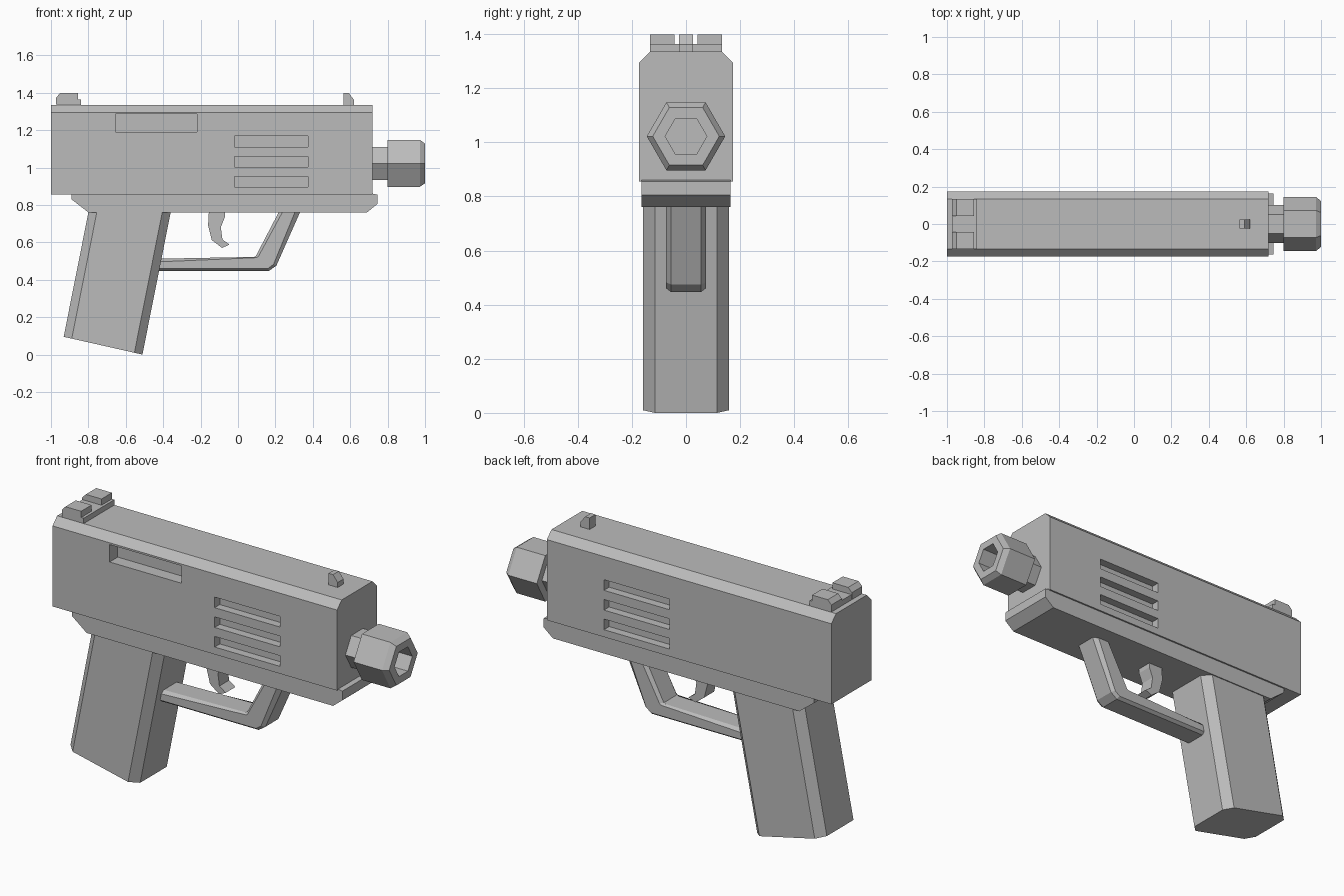
import bpy, bmesh, math
from mathutils import Vector

if "Cube" in bpy.data.objects:
    bpy.data.objects.remove(bpy.data.objects["Cube"])

metal = bpy.data.materials.new("grey metal")
metal.diffuse_color = (0.5, 0.5, 0.5, 1)
metal.use_nodes = True
metal.node_tree.nodes["Principled BSDF"].inputs["Base Color"].default_value = metal.diffuse_color


def loft(name, rings, caps=True, closed=False):
    """Skin a list of equal-length point rings."""
    bm = bmesh.new()
    vs = [[bm.verts.new(p) for p in r] for r in rings]
    n = len(vs[0])
    pairs = list(zip(vs, vs[1:])) + ([(vs[-1], vs[0])] if closed else [])
    for a, b in pairs:
        for i in range(n):
            j = (i + 1) % n
            bm.faces.new((a[i], a[j], b[j], b[i]))
    if caps:
        bm.faces.new(vs[0])
        bm.faces.new(vs[-1])
    bmesh.ops.recalc_face_normals(bm, faces=bm.faces)
    me = bpy.data.meshes.new(name)
    bm.to_mesh(me)
    bm.free()
    me.materials.append(metal)
    ob = bpy.data.objects.new(name, me)
    bpy.context.collection.objects.link(ob)
    return ob


def side_prism(name, pts, y0, y1):
    """Extrude an x-z profile across y."""
    return loft(name, [[(x, y, z) for x, z in pts] for y in (y0, y1)])


def box(name, x0, x1, y0, y1, z0, z1):
    return side_prism(name, [(x0, z0), (x1, z0), (x1, z1), (x0, z1)], y0, y1)


# Upper receiver with chamfered top edges
W = 0.173
section = [(-W, 0.855), (W, 0.855), (W, 1.295), (0.133, 1.335), (-0.133, 1.335), (-W, 1.295)]
receiver = loft("receiver", [[(x, y, z) for y, z in section] for x in (-1, 0.72)])

# Recessed vents on both sides, port on one side
cutters = [box("port_cutter", -0.655, -0.22, -0.3, -W + 0.07, 1.19, 1.285)]
for z in (0.895, 1.002, 1.11):
    for s in (-1, 1):
        y0, y1 = sorted((s * 0.3, s * (W - 0.045)))
        cutters.append(box("vent_cutter", -0.02, 0.375, y0, y1, z, z + 0.058))
for c in cutters:
    c.hide_render = True
    c.hide_viewport = True
    m = receiver.modifiers.new("recess", 'BOOLEAN')
    m.operation = 'DIFFERENCE'
    m.solver = 'EXACT'
    m.object = c

# Lower frame
side_prism("lower_frame", [(-0.89, 0.86), (-0.89, 0.83), (-0.80, 0.76), (0.69, 0.76),
                           (0.745, 0.805), (0.745, 0.855), (0.72, 0.86)], -0.164, 0.164)

# Slanted grip with chamfered corners and a square-cut foot
half = [(-0.80, 0.115), (-0.755, 0.158), (-0.405, 0.158), (-0.36, 0.115)]
plan = half + [(x, -y) for x, y in reversed(half)]
top, foot = [], []
for x, y in plan:
    top.append((x + 0.004, y, 0.78))
    z = 0.10 - 0.095 * (x + 0.80) / 0.44
    z = z if z > 0 else 0
    foot.append((x - 0.2 * (0.76 - z), y, z - 0.005))
loft("grip", [top, foot])

# Trigger guard: stations of (inner, inner side, outer side, outer) points
stations = [
    ((-0.44, 0.512), (-0.44, 0.495), (-0.44, 0.460), (-0.44, 0.447)),
    ((0.085, 0.522), (0.10, 0.518), (0.160, 0.460), (0.165, 0.447)),
    ((0.095, 0.526), (0.11, 0.526), (0.190, 0.482), (0.205, 0.475)),
    ((0.225, 0.775), (0.245, 0.775), (0.310, 0.775), (0.338, 0.775)),
]
widths = (0.056, 0.073, 0.073, 0.056)
rings = []
for st in stations:
    near = [(x, -w, z) for (x, z), w in zip(st, widths)]
    rings.append(near + [(x, -y, z) for x, y, z in reversed(near)])
loft("trigger_guard", rings)

# Curved trigger
side_prism("trigger", [(-0.155, 0.78), (-0.16, 0.69), (-0.14, 0.612), (-0.085, 0.57), (-0.045, 0.588),
                       (-0.083, 0.615), (-0.092, 0.68), (-0.07, 0.735), (-0.07, 0.78)], -0.042, 0.042)


def hexagon(x, r):
    return [(x, r * math.cos(i * math.pi / 3), 1.022 + r * math.sin(i * math.pi / 3)) for i in range(6)]


# Barrel and hollow hexagonal muzzle nut
loft("barrel", [hexagon(0.70, 0.101), hexagon(0.81, 0.101)])
loft("muzzle_nut", [hexagon(0.80, 0.145), hexagon(0.972, 0.145), hexagon(1.0, 0.123),
                    hexagon(1.0, 0.077), hexagon(0.86, 0.077)])

# Rear sight: base with two posts
box("rear_sight_base", -0.97, -0.84, -0.133, 0.133, 1.33, 1.364)
for s in (-1, 1):
    y0, y1 = sorted((s * 0.043, s * 0.133))
    side_prism("rear_sight_post", [(-0.972, 1.34), (-0.855, 1.34), (-0.855, 1.398),
                                   (-0.95, 1.398), (-0.972, 1.375)], y0, y1)

# Front sight
side_prism("front_sight", [(0.565, 1.33), (0.62, 1.33), (0.62, 1.362), (0.592, 1.398),
                           (0.565, 1.398)], -0.025, 0.025)
